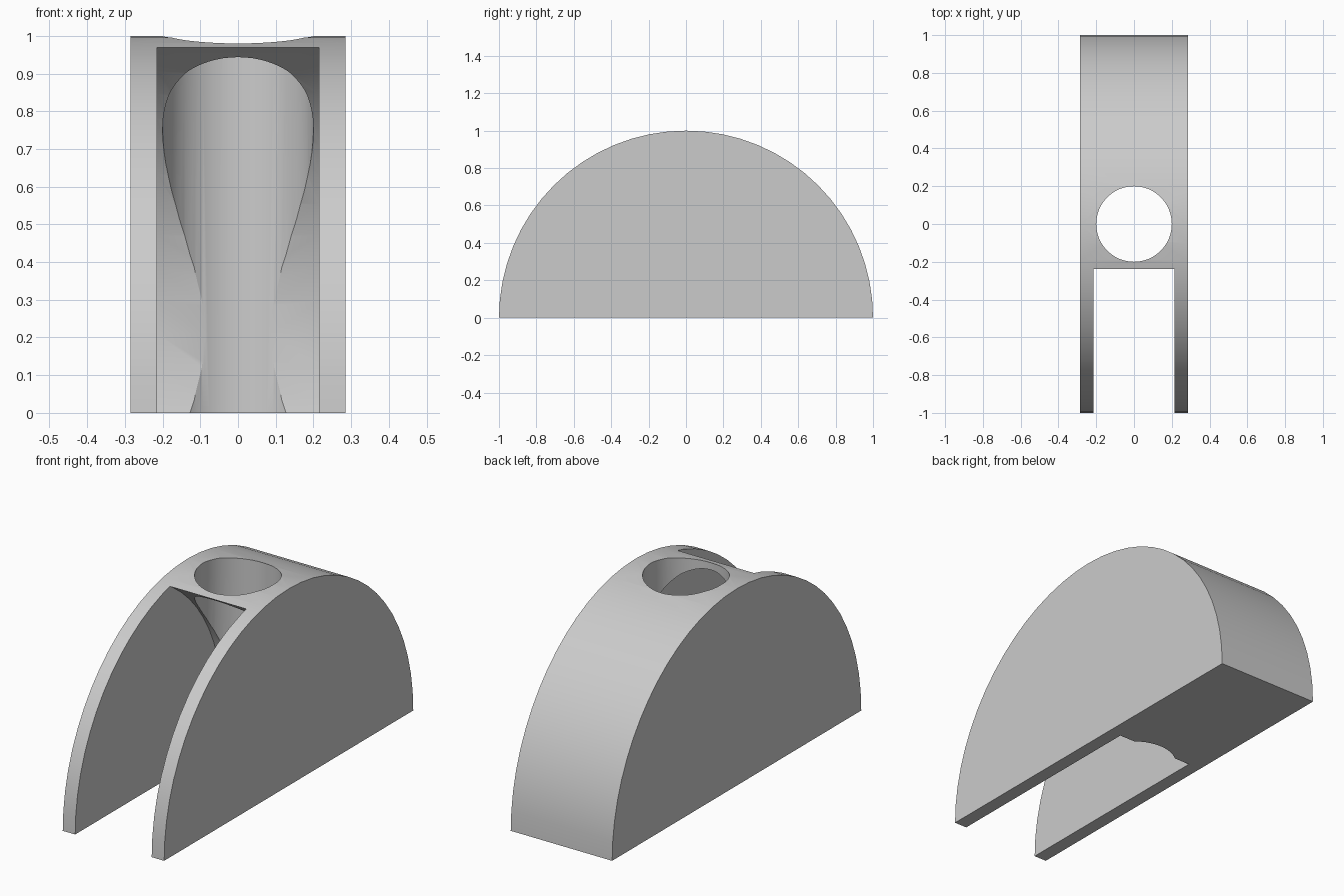
import bpy
import bmesh
import math

cube = bpy.data.objects.get("Cube")
if cube:
    bpy.data.objects.remove(cube, do_unlink=True)

WIDTH = 0.57
SLOT_WIDTH = 0.43
SEGMENTS = 64

grey = bpy.data.materials.new("plain_grey")
grey.use_nodes = True
colour = (0.6, 0.6, 0.6, 1.0)
grey.diffuse_color = colour
grey.node_tree.nodes["Principled BSDF"].inputs["Base Color"].default_value = colour


def extrude_profile(name, points, width):
    """Extrude a closed (y, z) profile along x, centred on x = 0."""
    bm = bmesh.new()
    face = bm.faces.new([bm.verts.new((-width / 2, y, z)) for y, z in points])
    result = bmesh.ops.extrude_face_region(bm, geom=[face])
    moved = [v for v in result["geom"] if isinstance(v, bmesh.types.BMVert)]
    bmesh.ops.translate(bm, verts=moved, vec=(width, 0, 0))
    bmesh.ops.recalc_face_normals(bm, faces=bm.faces)
    mesh = bpy.data.meshes.new(name)
    bm.to_mesh(mesh)
    bm.free()
    obj = bpy.data.objects.new(name, mesh)
    bpy.context.collection.objects.link(obj)
    mesh.materials.append(grey)
    return obj


def arc(cy, cz, radius, sweep, count):
    steps = [sweep * i / count for i in range(count + 1)]
    return [(cy + radius * math.cos(a), cz + radius * math.sin(a)) for a in steps]


# Half-round block
body = extrude_profile("half_round_body", arc(0, 0, 1, math.pi, SEGMENTS // 2), WIDTH)

# Round-backed slot, open to the front and below
slot = extrude_profile("slot_cutter", arc(-0.72, 0.21, 0.9, math.tau, SEGMENTS)[:-1], SLOT_WIDTH)

# Vertical through hole
bpy.ops.mesh.primitive_cylinder_add(vertices=SEGMENTS, radius=0.2, depth=3)
hole = bpy.context.object
hole.name = "hole_cutter"
hole.data.materials.append(grey)

# Cut the slot and the hole out of the block
bpy.ops.object.select_all(action="DESELECT")
body.select_set(True)
bpy.context.view_layer.objects.active = body
for cutter in (slot, hole):
    cutter.hide_render = True
    cut = body.modifiers.new(cutter.name, "BOOLEAN")
    cut.operation = "DIFFERENCE"
    cut.solver = "EXACT"
    cut.object = cutter
    bpy.ops.object.modifier_apply(modifier=cut.name)
    bpy.data.objects.remove(cutter, do_unlink=True)

bpy.ops.object.shade_smooth_by_angle(angle=math.radians(30))
